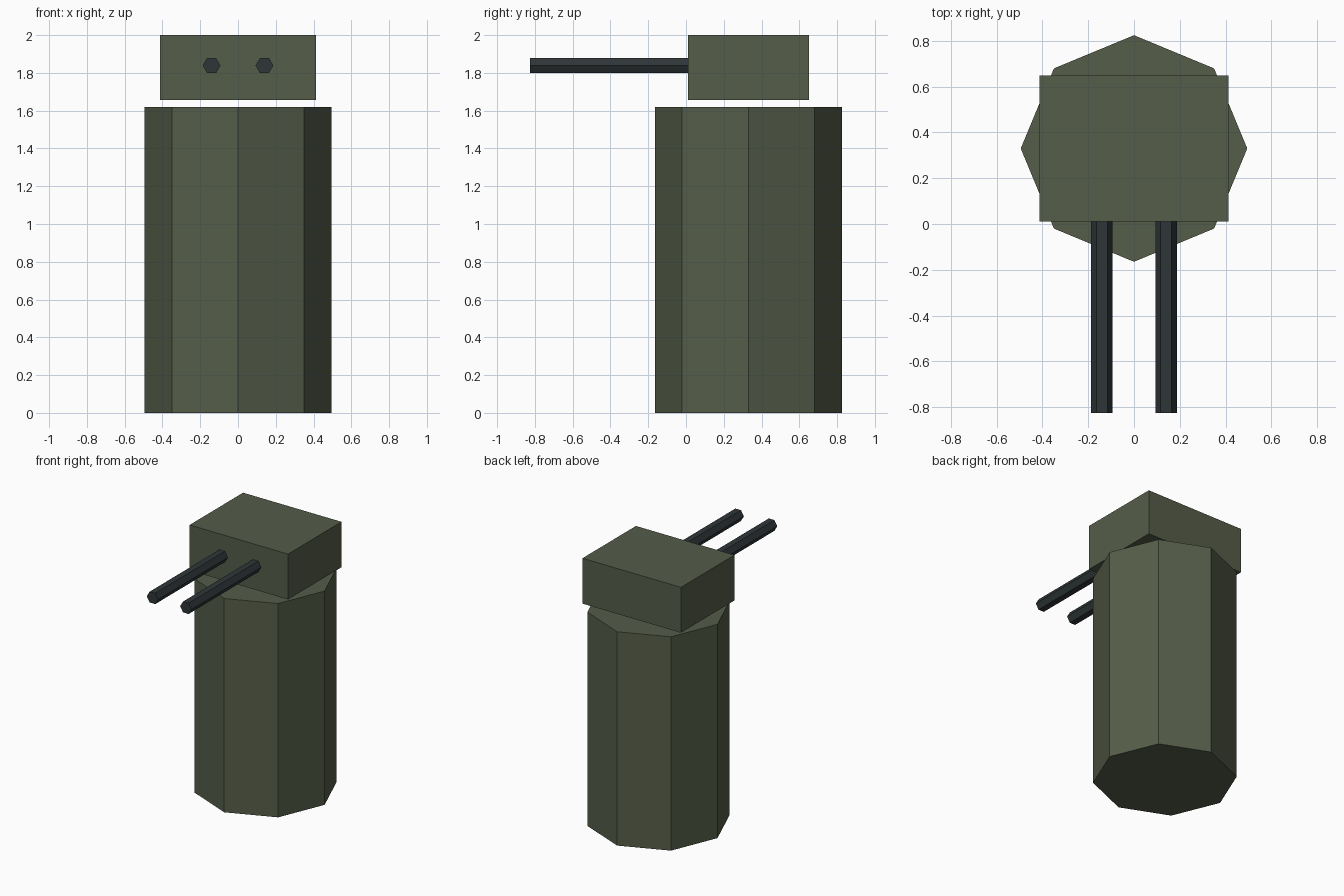
import bpy
import math

if "Cube" in bpy.data.objects:
    bpy.data.objects.remove(bpy.data.objects["Cube"])


def material(name, rgb):
    # sRGB 0-255 to linear viewport colour
    mat = bpy.data.materials.new(name)
    lin = [((c / 255 + 0.055) / 1.055) ** 2.4 for c in rgb]
    mat.diffuse_color = (*lin, 1.0)
    mat.use_nodes = True
    mat.node_tree.nodes["Principled BSDF"].inputs["Base Color"].default_value = mat.diffuse_color
    return mat


def finish(name, mat):
    obj = bpy.context.object
    obj.name = name
    obj.data.materials.append(mat)
    return obj


olive = material("olive green", (85, 93, 73))
gunmetal = material("dark gunmetal", (47, 54, 56))

AXIS_Y = 0.33  # turret axis, shared by pedestal and housing

# Octagonal pedestal with corners on the axes
bpy.ops.mesh.primitive_cylinder_add(vertices=8, radius=0.495, depth=1.62,
                                    location=(0, AXIS_Y, 0.81))
finish("pedestal", olive)

# Box housing floating just above the pedestal
bpy.ops.mesh.primitive_cube_add(size=1, location=(0, AXIS_Y, 1.828))
finish("gun_housing", olive).scale = (0.825, 0.64, 0.344)

# Twin hexagonal barrels, flats up and down
front, back = -0.825, 0.012
for side, x in (("left", -0.14), ("right", 0.14)):
    bpy.ops.mesh.primitive_cylinder_add(
        vertices=6, radius=0.047, depth=back - front,
        location=(x, (front + back) / 2, 1.839),
        rotation=(math.pi / 2, math.radians(30), 0))
    finish("barrel_" + side, gunmetal)
